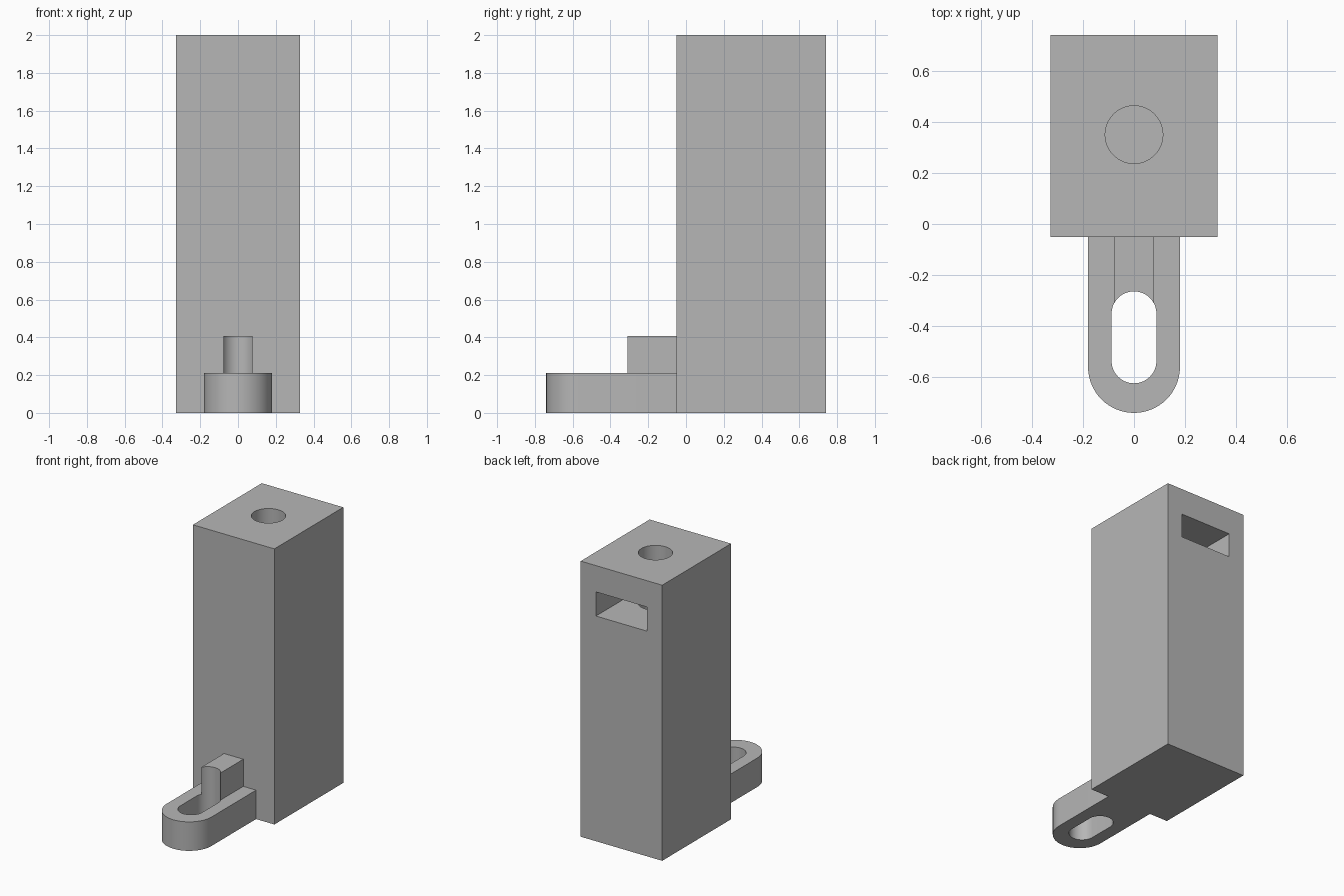
import bpy, bmesh, math

default = bpy.data.objects.get("Cube")
if default:
    bpy.data.objects.remove(default, do_unlink=True)

grey = bpy.data.materials.new("plain_grey")
grey.use_nodes = True
colour = (0.47, 0.47, 0.47, 1)
grey.diffuse_color = colour
grey.node_tree.nodes["Principled BSDF"].inputs["Base Color"].default_value = colour


def prism(name, outline, z0, z1):
    """Extrude a flat outline of (x, y) points from z0 up to z1."""
    bm = bmesh.new()
    base = bm.faces.new([bm.verts.new((x, y, z0)) for x, y in outline])
    top = bmesh.ops.extrude_face_region(bm, geom=[base])["geom"]
    verts = [g for g in top if isinstance(g, bmesh.types.BMVert)]
    bmesh.ops.translate(bm, verts=verts, vec=(0, 0, z1 - z0))
    bmesh.ops.recalc_face_normals(bm, faces=bm.faces)
    mesh = bpy.data.meshes.new(name)
    bm.to_mesh(mesh)
    bm.free()
    mesh.materials.append(grey)
    obj = bpy.data.objects.new(name, mesh)
    bpy.context.collection.objects.link(obj)
    return obj


def rect(half, y0, y1):
    return [(-half, y0), (half, y0), (half, y1), (-half, y1)]


def arc(r, cy, start, end, n=32):
    angles = [start + (end - start) * i / n for i in range(n + 1)]
    return [(r * math.cos(a), cy + r * math.sin(a)) for a in angles]


def combine(target, tool, operation):
    """Apply a boolean and discard the helper."""
    tool.hide_render = True
    mod = target.modifiers.new(tool.name, "BOOLEAN")
    mod.operation = operation
    mod.solver = "EXACT"
    mod.object = tool
    bpy.ops.object.select_all(action="DESELECT")
    bpy.context.view_layer.objects.active = target
    target.select_set(True)
    bpy.ops.object.modifier_apply(modifier=mod.name)
    bpy.data.objects.remove(tool, do_unlink=True)


pi = math.pi
FRONT, BACK = -0.05, 0.74
HOLE_Y = 0.35

# Tall rectangular column
column = prism("column_with_slotted_foot", rect(0.327, FRONT, BACK), 0, 2)

# Rounded foot and the rib standing on it, both merged into the column
foot = arc(0.18, -0.56, pi, 2 * pi) + [(0.18, 0.1), (-0.18, 0.1)]
combine(column, prism("foot", foot, 0, 0.21), "UNION")
combine(column, prism("rib", rect(0.0775, -0.34, 0.1), 0.1, 0.407), "UNION")

# Long slot through the foot, which also hollows the end of the rib
slot = arc(0.088, -0.536, pi, 2 * pi) + arc(0.088, -0.352, 0, pi)
combine(column, prism("foot_slot", slot, -0.2, 0.6), "DIFFERENCE")

# Nut pocket in the back, and the screw hole from the top
combine(column, prism("nut_pocket", rect(0.205, 0.145, 0.9), 1.634, 1.809), "DIFFERENCE")
hole = arc(0.113, HOLE_Y, 0, 2 * pi, 64)[:-1]
combine(column, prism("screw_hole", hole, 1.3, 2.2), "DIFFERENCE")

bpy.ops.object.shade_smooth_by_angle(angle=math.radians(30))
